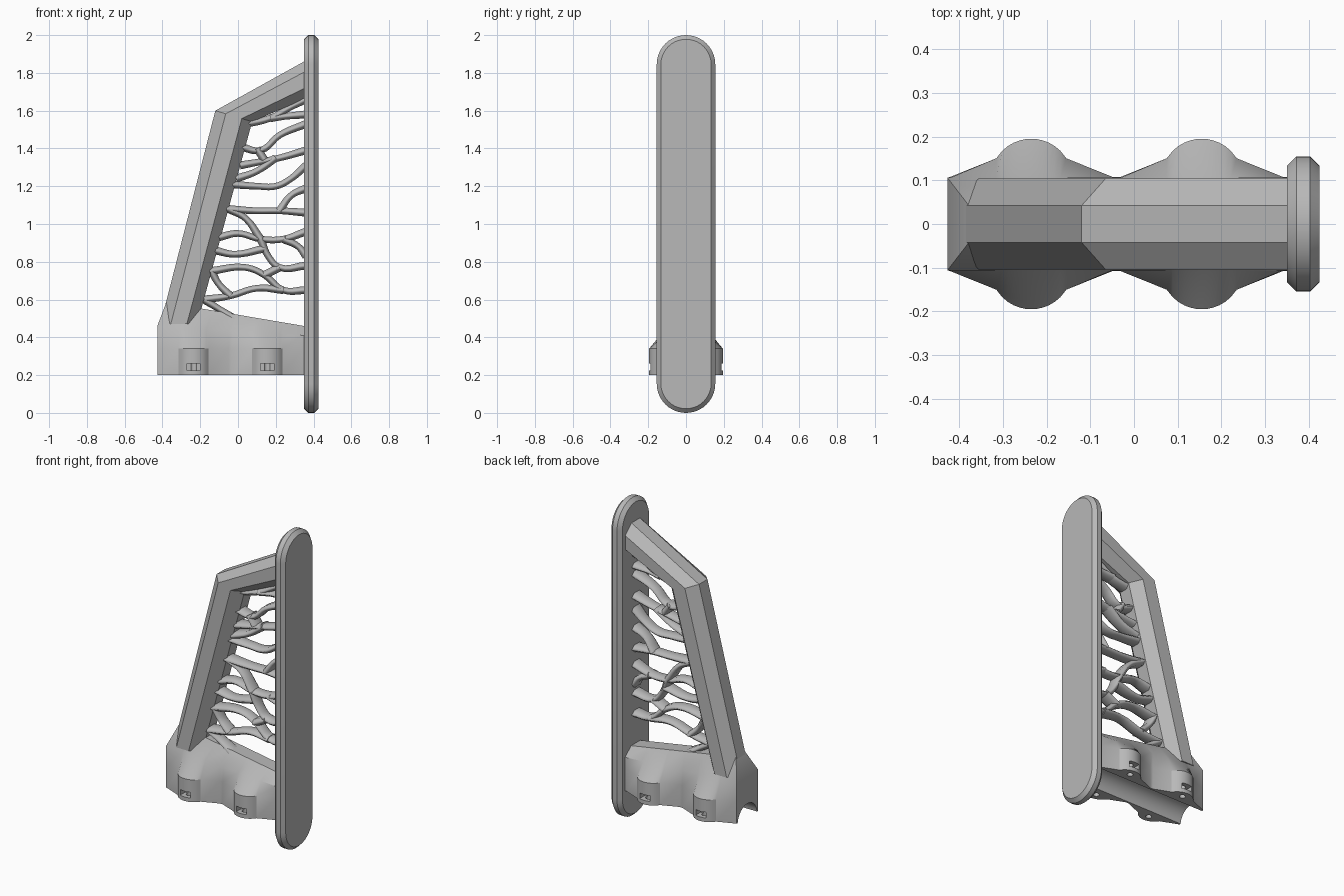
import bpy, bmesh
from math import sin, cos, pi, sqrt

if "Cube" in bpy.data.objects:
    bpy.data.objects.remove(bpy.data.objects["Cube"], do_unlink=True)

grey = bpy.data.materials.new("plain grey")
grey.use_nodes = True
grey.diffuse_color = (0.48, 0.48, 0.48, 1)
grey.node_tree.nodes["Principled BSDF"].inputs["Base Color"].default_value = grey.diffuse_color


def add_object(name, data):
    obj = bpy.data.objects.new(name, data)
    bpy.context.collection.objects.link(obj)
    data.materials.append(grey)
    return obj


def loft(name, rings, strip_caps=False):
    """Skin closed rings of equal length; caps are single faces or cross strips."""
    bm = bmesh.new()
    loops = [[bm.verts.new(p) for p in ring] for ring in rings]
    n = len(loops[0])
    for a, b in zip(loops, loops[1:]):
        for i in range(n):
            j = (i + 1) % n
            bm.faces.new((a[i], a[j], b[j], b[i]))
    for cap in (loops[0], loops[-1]):
        if strip_caps:
            for i in range(n // 2 - 1):
                bm.faces.new((cap[i], cap[i + 1], cap[n - 2 - i], cap[n - 1 - i]))
        else:
            bm.faces.new(cap)
    bmesh.ops.recalc_face_normals(bm, faces=bm.faces)
    mesh = bpy.data.meshes.new(name)
    bm.to_mesh(mesh)
    bm.free()
    return add_object(name, mesh)


def smooth(obj, angle):
    bpy.ops.object.select_all(action="DESELECT")
    obj.select_set(True)
    bpy.context.view_layer.objects.active = obj
    bpy.ops.object.shade_smooth_by_angle(angle=angle)


# End plate: a tall stadium with chamfered rims
def stadium(x, radius, steps=20):
    ring = []
    for centre, start in ((1.845, 0), (0.155, pi)):
        for k in range(steps + 1):
            a = start + pi * k / steps
            ring.append((x, radius * cos(a), centre + radius * sin(a)))
    return ring


plate = loft("end_plate", [stadium(0.35, 0.133), stadium(0.372, 0.155),
                           stadium(0.403, 0.155), stadium(0.425, 0.133)])
smooth(plate, 0.4)

# Bent frame: an eight-sided bar, mitred at the elbow
half = [(0, 0.042), (0.055, 0.104), (0.14, 0.104), (0.195, 0.042)]
section = [(d, -y) for d, y in half] + [(d, y) for d, y in reversed(half)]
loft("bent_frame", [
    [(-0.411 + d, y, 0.47) for d, y in section],
    [(-0.12 + d, y, 1.6 - 0.3 * d) for d, y in section],
    [(0.36, y, 1.866 - 1.03 * d) for d, y in section],
])

# Saddle base: straight sides with four screw bosses that taper into the top
boss_x = (-0.235, 0.155)


def half_width(x):
    dx = min(abs(x - c) for c in boss_x)
    if dx <= 0.081:
        return 0.101 + sqrt(0.094 ** 2 - dx ** 2)
    return max(0.106, 0.15 - 0.4 * (dx - 0.08))


xs = [-0.427]
for c in boss_x:
    xs += [c - 0.185] + [c - 0.08 + 0.16 * k / 12 for k in range(13)] + [c + 0.185]
xs.append(0.36)


def base_ring(width, height, left=-0.427):
    side = [(max(x, left), width(x), height(max(x, left))) for x in xs]
    if left > xs[0]:
        # keep the pulled-in end free of doubled points
        side = [(left + (x - xs[0]) * (xs[-1] - left) / (xs[-1] - xs[0]), y, 0) for x, (_, y, _) in zip(xs, side)]
        side = [(x, y, height(x)) for x, y, _ in side]
    return [(x, -y, z) for x, y, z in side] + [(x, y, z) for x, y, z in reversed(side)]


base = loft("saddle_base", [
    base_ring(half_width, lambda x: 0.2),
    base_ring(half_width, lambda x: 0.34),
    base_ring(lambda x: 0.106, lambda x: 0.41 + 0.065 * (0.35 - x)),
    base_ring(lambda x: 0.045, lambda x: 0.46 + 0.17 * (0.35 - x), -0.38),
], strip_caps=True)


# Cut the pipe groove, nut slots and screw holes
def cut(cutter):
    mod = base.modifiers.new("cut", "BOOLEAN")
    mod.operation = "DIFFERENCE"
    mod.solver = "EXACT"
    mod.object = cutter
    bpy.context.view_layer.objects.active = base
    bpy.ops.object.modifier_apply(modifier=mod.name)
    bpy.data.objects.remove(cutter, do_unlink=True)


def cylinder(radius, depth, location, rotation=(0, 0, 0), sides=16):
    bpy.ops.mesh.primitive_cylinder_add(vertices=sides, radius=radius, depth=depth,
                                        location=location, rotation=rotation)
    return bpy.context.object


cut(cylinder(0.096, 2, (0, 0, 0.19), (0, pi / 2, 0), 48))
for c in boss_x:
    for side in (-1, 1):
        bpy.ops.mesh.primitive_cube_add(size=1, location=(c, side * 0.18, 0.243))
        slot = bpy.context.object
        slot.scale = (0.07, 0.08, 0.036)
        cut(slot)
        cut(cylinder(0.018, 0.2, (c, side * 0.15, 0.2)))
smooth(base, 0.5)

# Organic web: branching struts between frame and plate, in hundredths (x, z)
struts = [
    [(4, 153), (17, 156), (28, 162), (36, 166)],
    [(17, 156), (25, 157), (36, 158)],
    [(1, 141), (12, 139), (22, 147), (36, 153)],
    [(1, 131), (12, 133), (22, 135), (36, 139)],
    [(10, 140), (14, 134)],
    [(-3, 121), (10, 120), (20, 120), (28, 124), (36, 131)],
    [(-1, 124), (10, 128), (20, 135)],
    [(-6, 108), (10, 107), (22, 107), (36, 106)],
    [(36, 119), (28, 115), (22, 107)],
    [(-10, 93), (0, 95), (12, 92), (24, 92), (36, 96)],
    [(-5, 108), (4, 103), (12, 92)],
    [(12, 92), (16, 83), (22, 77), (36, 78)],
    [(24, 92), (32, 88), (36, 83)],
    [(-12, 86), (-2, 84), (14, 87)],
    [(-15, 75), (4, 77), (14, 73), (24, 65), (36, 65)],
    [(-18, 60), (-4, 62), (10, 66), (24, 65)],
    [(-14, 75), (-10, 68), (-4, 62)],
    [(14, 73), (22, 77)],
    [(-18, 60), (-10, 55), (-2, 50)],
]
web = bpy.data.curves.new("web_struts", "CURVE")
web.dimensions = "3D"
web.bevel_depth = 0.021
web.bevel_resolution = 1
web.resolution_u = 5
web.use_fill_caps = True
for path in struts:
    spline = web.splines.new("BEZIER")
    spline.bezier_points.add(len(path) - 1)
    for k, (point, (x, z)) in enumerate(zip(spline.bezier_points, path)):
        point.co = (x / 100, 0, z / 100)
        point.handle_left_type = point.handle_right_type = "AUTO"
        point.radius = 1.15 if k in (0, len(path) - 1) else 0.95
web_object = add_object("web_struts", web)
web_object.scale.y = 2.1
web_object.location.y = -0.01
